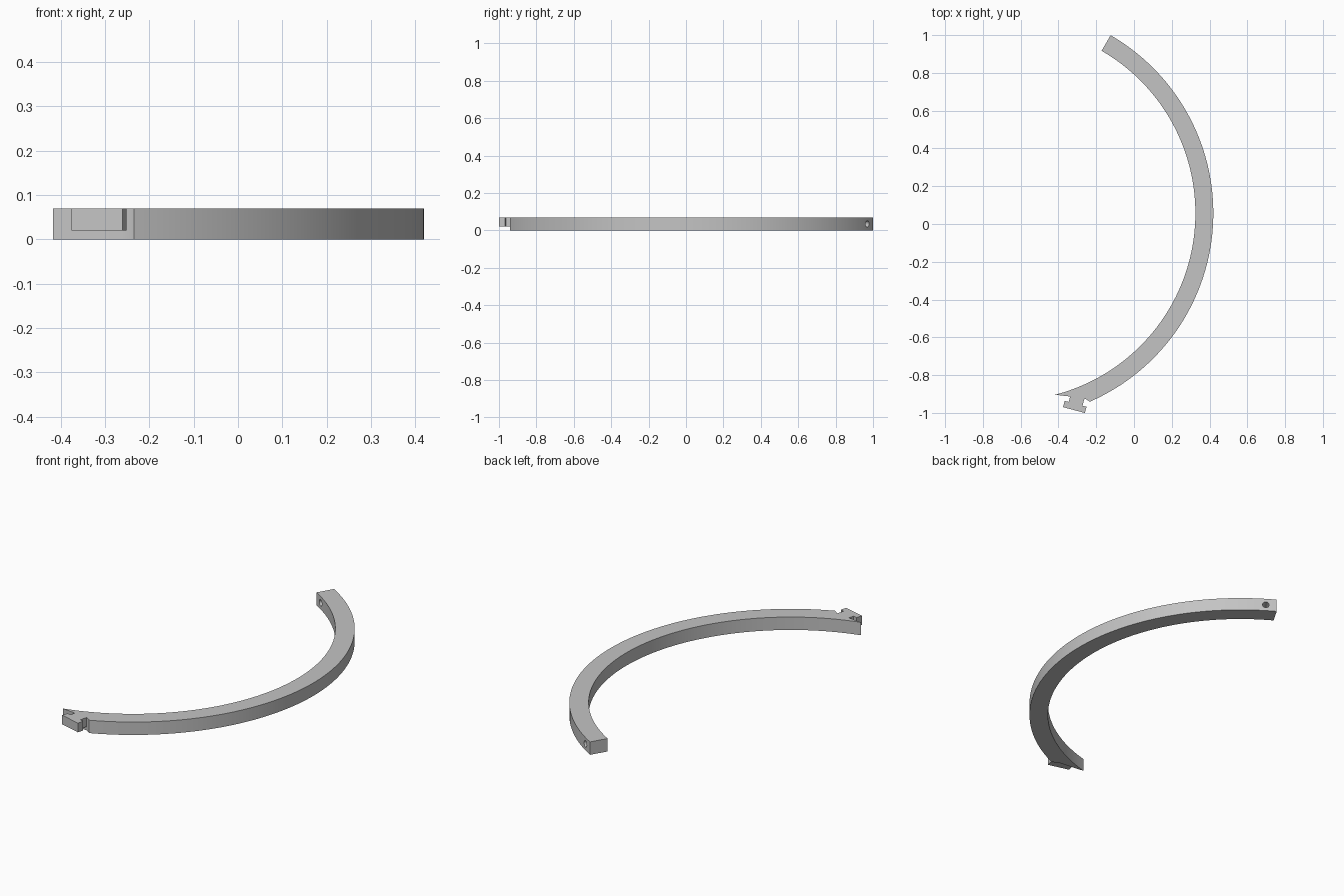
import bpy, bmesh, math
from mathutils import Vector, Matrix

if "Cube" in bpy.data.objects:
    bpy.data.objects.remove(bpy.data.objects["Cube"], do_unlink=True)

CENTRE = Vector((-0.668, 0.057))
R_OUT, R_IN, HEIGHT = 1.088, 0.993, 0.07

grey = bpy.data.materials.new("light grey")
grey.use_nodes = True
grey.diffuse_color = (0.55, 0.55, 0.55, 1)
grey.node_tree.nodes["Principled BSDF"].inputs["Base Color"].default_value = (0.55, 0.55, 0.55, 1)


def polar(radius, degrees):
    a = math.radians(degrees)
    return CENTRE + Vector((math.cos(a), math.sin(a))) * radius


def arc(radius, start, end, steps=96):
    return [polar(radius, start + (end - start) * i / steps) for i in range(steps + 1)]


def add_object(name, bm):
    bmesh.ops.recalc_face_normals(bm, faces=bm.faces)
    mesh = bpy.data.meshes.new(name)
    bm.to_mesh(mesh)
    bm.free()
    mesh.materials.append(grey)
    ob = bpy.data.objects.new(name, mesh)
    bpy.context.collection.objects.link(ob)
    return ob


def extrude_outline(name, points, z0, z1):
    bm = bmesh.new()
    face = bm.faces.new([bm.verts.new((p.x, p.y, z0)) for p in points])
    top = bmesh.ops.extrude_face_region(bm, geom=[face])
    verts = [g for g in top["geom"] if isinstance(g, bmesh.types.BMVert)]
    bmesh.ops.translate(bm, verts=verts, vec=(0, 0, z1 - z0))
    return add_object(name, bm)


def select_only(ob):
    bpy.ops.object.select_all(action='DESELECT')
    ob.select_set(True)
    bpy.context.view_layer.objects.active = ob


# Curved bar, with a slanted end that tapers to a thin tip
outline = arc(R_OUT, -66.5, 60) + arc(R_IN, 60, -75.4)
outline.append(Vector((-0.263, -0.922)))
bar = extrude_outline("curved_bar", outline, 0, HEIGHT)

# Radial pin hole near the square end
bm = bmesh.new()
turn = Matrix.Rotation(math.radians(57), 4, 'Z') @ Matrix.Rotation(math.pi / 2, 4, 'Y')
middle = polar((R_OUT + R_IN) / 2, 57)
bmesh.ops.create_cone(bm, cap_ends=True, segments=32, radius1=0.017, radius2=0.017, depth=0.3,
                      matrix=Matrix.Translation((middle.x, middle.y, HEIGHT / 2)) @ turn)
cutter = add_object("pin_hole_cutter", bm)
cutter.hide_render = True
hole = bar.modifiers.new("pin_hole", 'BOOLEAN')
hole.operation = 'DIFFERENCE'
hole.solver = 'EXACT'
hole.object = cutter
select_only(bar)
bpy.ops.object.modifier_apply(modifier=hole.name)
bpy.data.objects.remove(cutter, do_unlink=True)
bpy.ops.object.shade_smooth_by_angle(angle=math.radians(30))

# T-shaped connector on the slanted end: half profile mirrored across its axis
along = Vector((math.cos(math.radians(15)), -math.sin(math.radians(15))))
inward = Vector((-along.y, along.x))
front = Vector((-0.318, -0.985))
half = [(0.06, 0), (0.06, 0.034), (0.038, 0.034), (0.038, 0.085)]
profile = half + [(-u, v) for u, v in reversed(half)]
extrude_outline("t_connector", [front + along * u + inward * v for u, v in profile], 0.02, HEIGHT)
